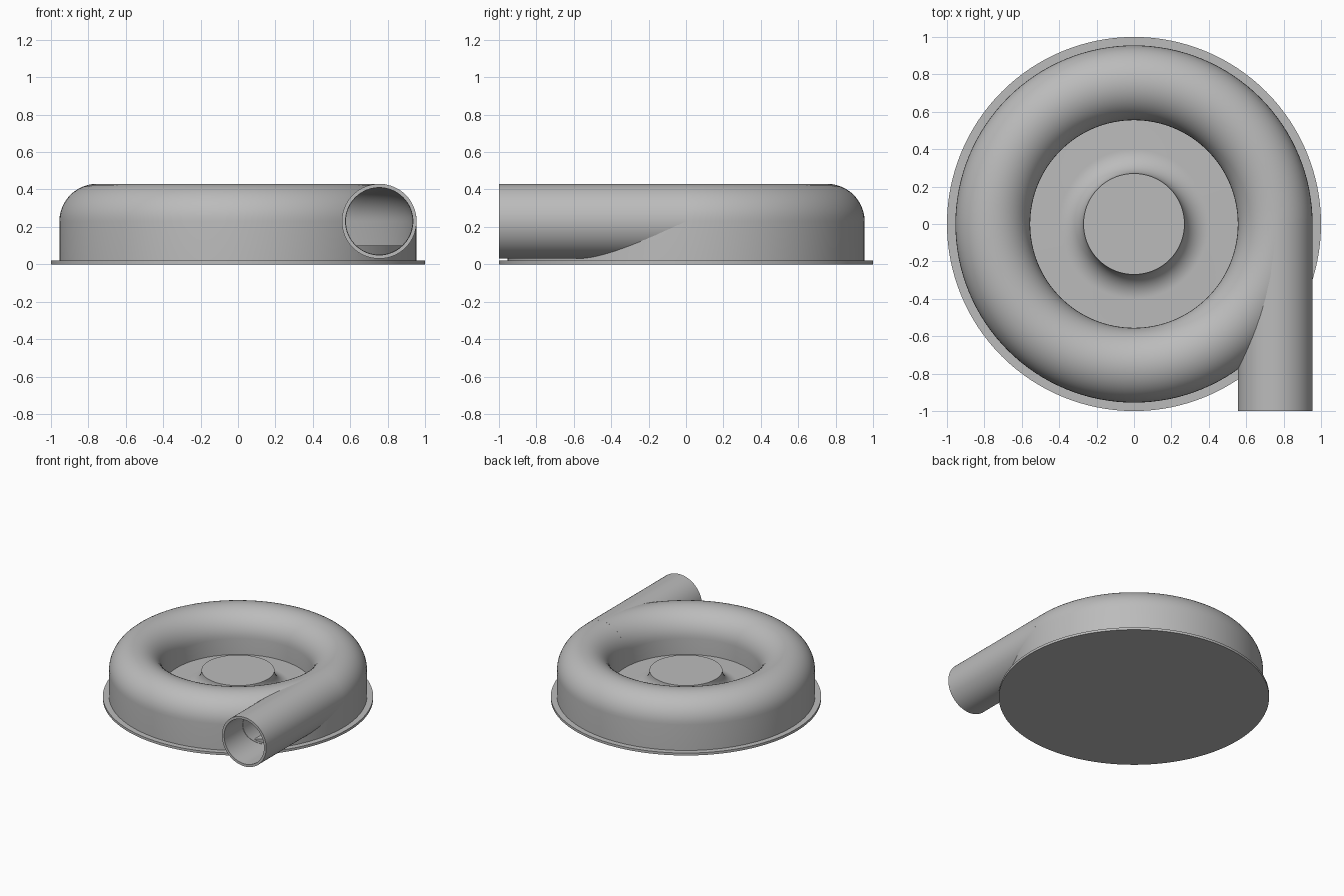
import bpy, bmesh, math
from mathutils import Matrix, Vector

cube = bpy.data.objects.get("Cube")
if cube:
    bpy.data.objects.remove(cube, do_unlink=True)

grey = bpy.data.materials.new("plain_grey")
grey.use_nodes = True
GREY = (0.5, 0.5, 0.5, 1)
grey.diffuse_color = GREY
grey.node_tree.nodes["Principled BSDF"].inputs["Base Color"].default_value = GREY


def arc(cx, cz, r, start, end, n=24):
    """Points (radius, height) along a circular arc, in degrees."""
    angles = [math.radians(start + (end - start) * i / n) for i in range(n + 1)]
    return [(cx + r * math.cos(a), cz + r * math.sin(a)) for a in angles]


def lathe(name, profile, steps=128):
    """Spin a closed (radius, height) outline around the z axis."""
    bm = bmesh.new()
    verts = [bm.verts.new((r, 0, z)) for r, z in profile]
    edges = [bm.edges.new((v, verts[(i + 1) % len(verts)])) for i, v in enumerate(verts)
             if max(v.co.x, verts[(i + 1) % len(verts)].co.x) > 0]
    bmesh.ops.spin(bm, geom=verts + edges, cent=(0, 0, 0), axis=(0, 0, 1),
                   angle=2 * math.pi, steps=steps, use_merge=True)
    bmesh.ops.remove_doubles(bm, verts=bm.verts, dist=1e-5)
    bmesh.ops.recalc_face_normals(bm, faces=bm.faces)
    mesh = bpy.data.meshes.new(name)
    bm.to_mesh(mesh)
    bm.free()
    mesh.materials.append(grey)
    obj = bpy.data.objects.new(name, mesh)
    bpy.context.collection.objects.link(obj)
    return obj


def select(obj):
    bpy.ops.object.select_all(action='DESELECT')
    obj.select_set(True)
    bpy.context.view_layer.objects.active = obj


RING, TUBE, BORE = 0.755, 0.2, 0.18   # volute radius, outer and inner tube radius
MID, FLOOR, PLATE = 0.23, 0.1, 0.02   # heights of tube centre, floor and base plate

# Base plate
base = lathe("base_plate", [(0, 0), (1, 0), (1, PLATE), (0, PLATE)])

# Floor disc with flared hub
hub = lathe("floor_and_hub",
            [(0, PLATE), (0.94, PLATE), (0.94, FLOOR)]
            + arc(0.40, MID, 0.13, 270, 180, 16) + [(0, MID)])

# Hollow ring housing: rounded top, straight walls
housing = lathe("ring_housing",
                [(RING + TUBE, PLATE)] + arc(RING, MID, TUBE, 0, 180)
                + [(RING - TUBE, FLOOR), (RING - BORE, FLOOR)]
                + arc(RING, MID, BORE, 180, 0) + [(RING + BORE, PLATE)])

# Tangential outlet pipe, lying along y
to_outlet = Matrix.Translation(Vector((RING, 0, MID))) @ Matrix.Rotation(math.pi / 2, 4, 'X')
pipe = lathe("outlet_pipe", [(BORE, 0), (TUBE, 0), (TUBE, 1), (BORE, 1)], 64)
pipe.data.transform(to_outlet)

# Open the housing wall where the pipe enters
cutter = lathe("bore_cutter", [(0, 0), (BORE - 0.002, 0), (BORE - 0.002, 1.2), (0, 1.2)], 64)
cutter.data.transform(to_outlet)
cutter.hide_render = True
cut = housing.modifiers.new("bore", 'BOOLEAN')
cut.operation = 'DIFFERENCE'
cut.solver = 'EXACT'
cut.object = cutter
select(housing)
bpy.ops.object.modifier_apply(modifier=cut.name)
bpy.data.objects.remove(cutter, do_unlink=True)

for part in (base, hub, housing, pipe):
    select(part)
    bpy.ops.object.shade_smooth_by_angle(angle=math.radians(30))
